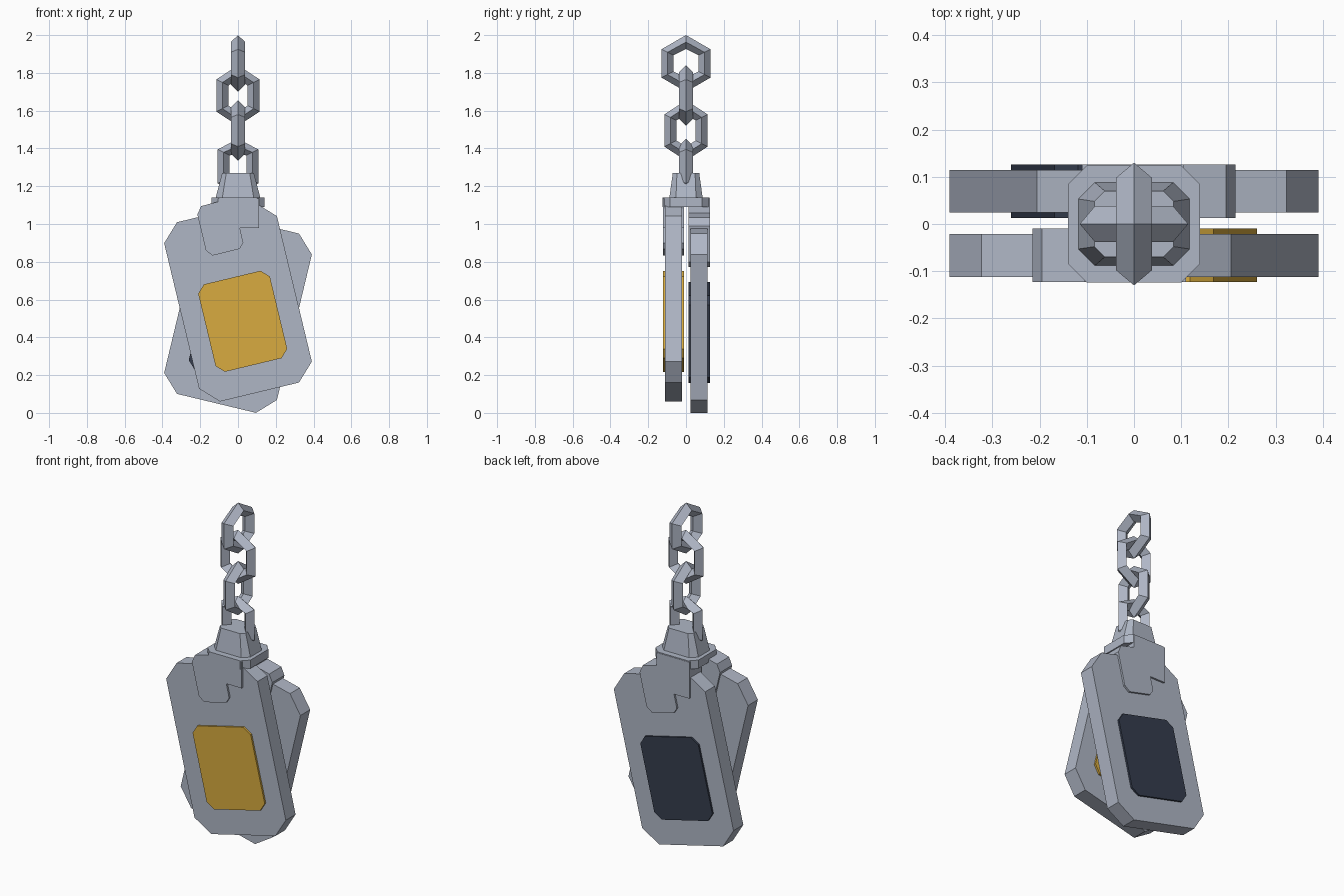
import bpy, bmesh, math
from mathutils import Vector, Matrix

cube = bpy.data.objects.get("Cube")
if cube:
    bpy.data.objects.remove(cube, do_unlink=True)


def material(name, rgb):
    m = bpy.data.materials.new(name)
    m.use_nodes = True
    m.diffuse_color = (*rgb, 1)
    m.node_tree.nodes["Principled BSDF"].inputs["Base Color"].default_value = (*rgb, 1)
    return m


METAL = material("steel", (0.43, 0.47, 0.56))
GOLD = material("gold", (0.69, 0.41, 0.05))
DARK = material("dark_slate", (0.035, 0.046, 0.075))


def loft(name, rings, mat, closed=False):
    """Skin a run of equal-sized point rings, capping the ends unless closed."""
    bm = bmesh.new()
    rows = [[bm.verts.new(p) for p in ring] for ring in rings]
    n = len(rows[0])
    pairs = list(zip(rows, rows[1:]))
    if closed:
        pairs.append((rows[-1], rows[0]))
    else:
        bm.faces.new(rows[0])
        bm.faces.new(rows[-1])
    for a, b in pairs:
        for i in range(n):
            j = (i + 1) % n
            bm.faces.new((a[i], a[j], b[j], b[i]))
    bmesh.ops.recalc_face_normals(bm, faces=bm.faces)
    mesh = bpy.data.meshes.new(name)
    bm.to_mesh(mesh)
    bm.free()
    mesh.materials.append(mat)
    obj = bpy.data.objects.new(name, mesh)
    bpy.context.collection.objects.link(obj)
    return obj


def chamfered(hw, hh, c):
    """Rectangle outline with cut corners."""
    return [(hw, c - hh), (hw, hh - c), (hw - c, hh), (c - hw, hh),
            (-hw, hh - c), (-hw, c - hh), (c - hw, -hh), (hw - c, -hh)]


def tilted(outline, cx, cz, angle=math.radians(13.5)):
    turn = Matrix.Rotation(angle, 2)
    return [turn @ Vector(p) + Vector((cx, cz)) for p in outline]


def plate(name, outline, y0, y1, mat, back, drop):
    obj = loft(name, [[(x, y, z) for x, z in outline] for y in (y0, y1)], mat)
    if back:
        obj.data.transform(Matrix.Translation((0, 0.003, -drop)) @ Matrix.Rotation(math.pi, 4, 'Z'))
    return obj


# Two tags, each with an inset panel and a hooked clip; the rear set faces backwards
for side, back, drop, colour in (("front", False, 0, GOLD), ("back", True, 0.06, DARK)):
    plate(side + "_tag", tilted(chamfered(0.307, 0.488, 0.092), 0, 0.585),
          -0.112, -0.021, METAL, back, drop)
    plate(side + "_panel", tilted(chamfered(0.195, 0.238, 0.041), 0.025, 0.485),
          -0.123, -0.01, colour, back, drop)
    top = 1.135 + drop
    clip = [(-0.215, 1.05), (-0.195, 1.095), (-0.105, 1.118), (-0.105, top), (0.11, top),
            (0.11, 0.98), (0.01, 0.98), (0.028, 0.9), (0.008, 0.868),
            (-0.135, 0.833), (-0.17, 0.86)]
    plate(side + "_clip", clip, -0.123, -0.01, METAL, back, drop)

# Cap: chamfered collar with a tapered top
def block(name, levels):
    loft(name, [[(x, y, z) for x, y in chamfered(hx, hy, c)] for hx, hy, c, z in levels], METAL)


block("collar", [(0.14, 0.124, 0.04, 1.09), (0.14, 0.124, 0.04, 1.14)])
block("tapered_cap", [(0.118, 0.088, 0.035, 1.14), (0.084, 0.07, 0.022, 1.27)])


# Chain of six-cornered links with a diamond section, alternately turned
def link(name, z, half_width, half_height, corner, turned):
    def hexagon(shrink, depth):
        w, h, c = half_width - shrink, half_height - shrink * 1.15, corner - shrink * 0.5
        pts = [(0, h), (w, c), (w, -c), (0, -h), (-w, -c), (-w, c)]
        return [(depth, a, z + b) if turned else (a, depth, z + b) for a, b in pts]
    t = 0.032
    loft(name, [hexagon(0, 0), hexagon(t, 0.038), hexagon(2 * t, 0), hexagon(t, -0.038)],
         METAL, closed=True)


link("chain_link_1", 1.305, 0.108, 0.145, 0.09, False)
link("chain_link_2", 1.495, 0.115, 0.16, 0.085, True)
link("chain_link_3", 1.68, 0.115, 0.16, 0.085, False)
link("chain_link_4", 1.85, 0.13, 0.15, 0.075, True)
